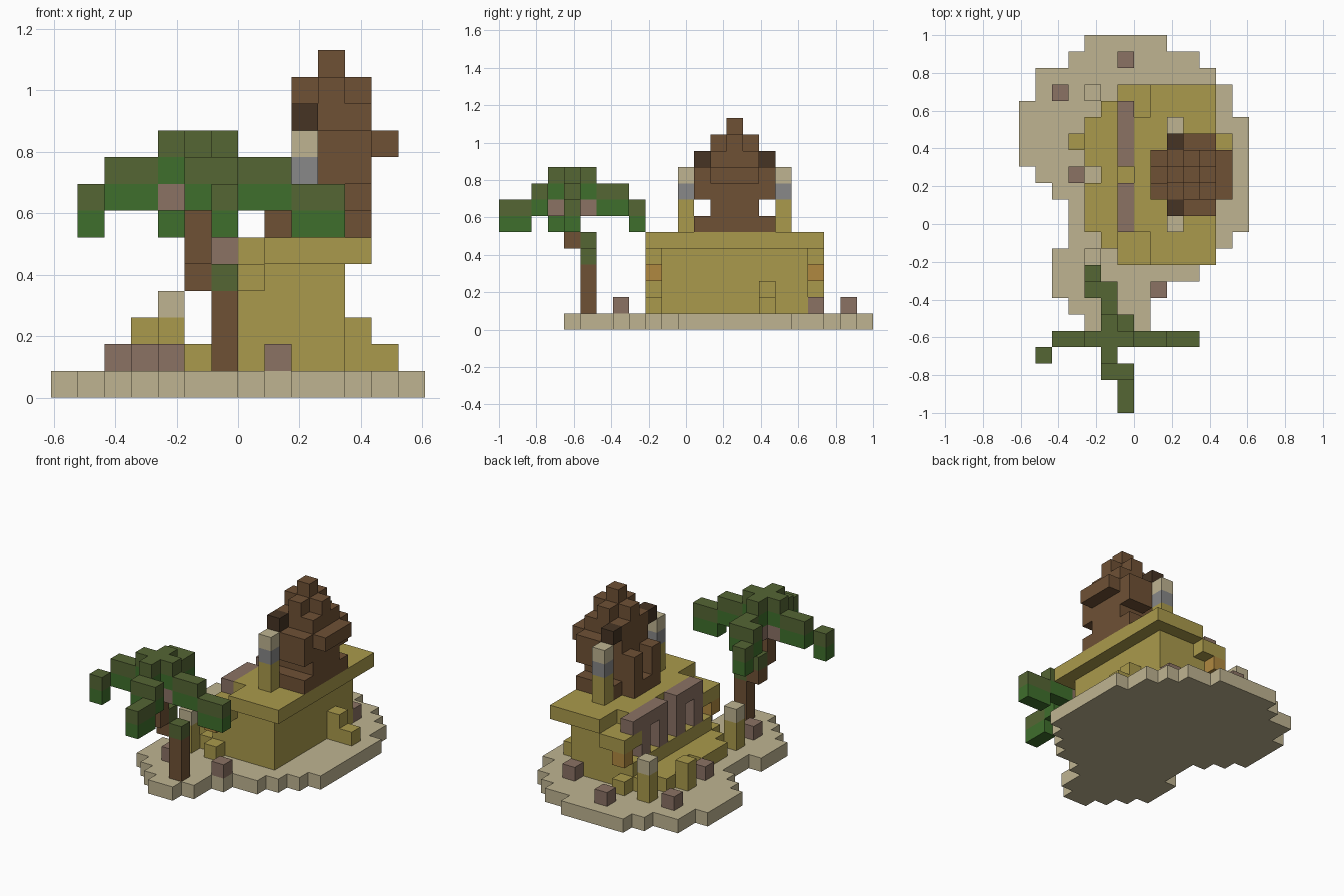
import bpy
import bmesh
from mathutils import Vector

if "Cube" in bpy.data.objects:
    bpy.data.objects.remove(bpy.data.objects["Cube"], do_unlink=True)

UNIT = 2 / 23                       # edge of one block
ORIGIN = Vector((-7 * UNIT, -1, 0))  # corner of block (0, 0, 0)


def material(name, red, green, blue):
    """Flat material from display values, converted to linear."""
    color = [((v / 255 + 0.055) / 1.055) ** 2.4 for v in (red, green, blue)] + [1]
    mat = bpy.data.materials.new(name)
    mat.use_nodes = True
    mat.diffuse_color = color
    mat.node_tree.nodes["Principled BSDF"].inputs["Base Color"].default_value = color
    return mat


sand = material("pale sand", 191, 180, 145)
straw = material("straw yellow", 170, 154, 76)
wood = material("brown wood", 111, 81, 53)
dark_wood = material("dark wood", 70, 52, 36)
stone = material("mauve stone", 139, 114, 100)
leaf = material("olive leaf", 85, 102, 52)
leaf_under = material("fresh green leaf", 63, 111, 44)
steel = material("grey metal", 136, 136, 136)
amber = material("amber glow", 176, 137, 64)


def block(x, y, z):
    """Cells of a box; each argument is one index or a (first, last) pair."""
    spans = [s if isinstance(s, tuple) else (s, s) for s in (x, y, z)]
    xs, ys, zs = [range(a, b + 1) for a, b in spans]
    return {(i, j, k) for i in xs for j in ys for k in zs}


def part(name, mat, *boxes):
    """Mesh the outer skin of a union of boxes and merge its flat faces."""
    cells = set().union(*boxes)
    bm = bmesh.new()
    for cell in cells:
        for axis in range(3):
            for side in (0, 1):
                near = list(cell)
                near[axis] += 2 * side - 1
                if tuple(near) in cells:
                    continue
                u, v = (axis + 1) % 3, (axis + 2) % 3
                corners = []
                for a, b in ((0, 0), (1, 0), (1, 1), (0, 1)):
                    p = Vector(cell)
                    p[axis] += side
                    p[u] += a
                    p[v] += b
                    corners.append(bm.verts.new(p * UNIT + ORIGIN))
                bm.faces.new(corners if side else corners[::-1])
    bmesh.ops.remove_doubles(bm, verts=bm.verts, dist=UNIT / 50)
    bmesh.ops.dissolve_limit(bm, angle_limit=0.01, verts=bm.verts, edges=bm.edges)
    mesh = bpy.data.meshes.new(name)
    bm.to_mesh(mesh)
    bm.free()
    mesh.materials.append(mat)
    obj = bpy.data.objects.new(name, mesh)
    bpy.context.collection.objects.link(obj)
    return obj


# Island: first and last block of each row, from front to back
rows = [(5, 6), (4, 7), (3, 7), (2, 8), (2, 10), (2, 11), (3, 12), (3, 13), (3, 13),
        (2, 13), (1, 13), (0, 13), (0, 13), (0, 13), (0, 12), (1, 12), (1, 11),
        (3, 10), (4, 8)]
part("island", sand, *[block(span, row + 4, 0) for row, span in enumerate(rows)])

# Loose rocks
for x, y in ((10, 19), (6, 21), (2, 19), (3, 14), (4, 7), (8, 7)):
    part("rock", stone, block(x, y, 1))

# Hut walls, flat roof and lower corner awnings
part("hut_walls", straw, block((7, 10), (10, 18), (1, 4)))
part("roof", straw, block((8, 11), (9, 19), 5), block(7, (11, 17), 5))
for name, span in (("front", (9, 10)), ("back", (18, 19))):
    part(name + "_awning", straw, block((6, 7), span, 4))
part("roof_edge", stone, block(6, (11, 13), 5), block(6, (15, 18), 5))
part("counter", straw, block(6, (10, 18), (1, 2)))
for y in (11, 13, 15, 17):
    part("window_pillar", stone, block(6, y, (3, 4)))

# Steps in front of the counter and on the far wall
part("counter_steps", straw, block(5, (10, 18), 1), block(4, (11, 13), 1),
     block(4, (15, 17), 1), block(3, 16, (1, 2)))
part("side_steps", straw, block(11, 16, (1, 2)), block(12, 16, 1))

# Matching pieces at both ends: lamps, ground posts and roof posts
for y in (9, 19):
    part("lamp", amber, block(6, y, 3))
    part("lamp_step", straw, block(6, y, 1))
    part("ground_post", straw, block(4, y, (1, 2)))
    part("ground_post_cap", sand, block(4, y, 3))
for y in (11, 17):
    part("roof_post", straw, block(9, y, (6, 7)))
    part("roof_post_band", steel, block(9, y, 8))
    part("roof_post_cap", sand, block(9, y, 9))

# Wooden tower on the roof
part("tower_base", wood, block((9, 11), (12, 16), 6), block(8, (13, 15), 6))
part("tower_body", wood, block((10, 11), (13, 15), 7), block(9, 13, 7), block(9, 15, 7))
for y in (13, 15):
    part("tower_doorpost", wood, block(8, y, (7, 8)))
part("tower_bulge", wood, block((10, 11), (12, 16), (8, 9)),
     block(9, (13, 15), (8, 9)), block(12, (13, 15), 9))
part("tower_crown", wood, block((9, 11), (13, 15), 10), block((9, 11), 14, 11),
     block(10, (13, 15), 11), block(10, 14, 12))
for y in (12, 16):
    part("tower_horn", dark_wood, block(9, y, 10))

# Palm trunk, with leafy joints where it bends
part("lower_trunk", wood, block(6, 5, (1, 3)))
part("upper_trunk", wood, block(5, 5, 4), block(5, 4, (5, 7)))
part("trunk_joint", leaf, block(6, 5, 4), block(5, 5, 5))

# Palm fronds: olive layer on top of a fresh green layer, dropping outwards
fronds = [((4, 6), 4, 9), (5, (3, 5), 9),
          ((2, 3), 4, 8), ((7, 8), 4, 8), ((5, 6), 2, 8), (5, 6, 8), ((4, 5), 7, 8),
          (1, 3, 7), ((9, 10), 4, 7), (6, (0, 1), 7), (4, 8, 7)]
part("frond_tops", leaf, *[block(x, y, z) for x, y, z in fronds])
part("frond_undersides", leaf_under, *[block(x, y, z - 1) for x, y, z in fronds])
for x, y in ((4, 4), (6, 4), (5, 3), (5, 5)):
    part("coconut", stone, block(x, y, 7))
